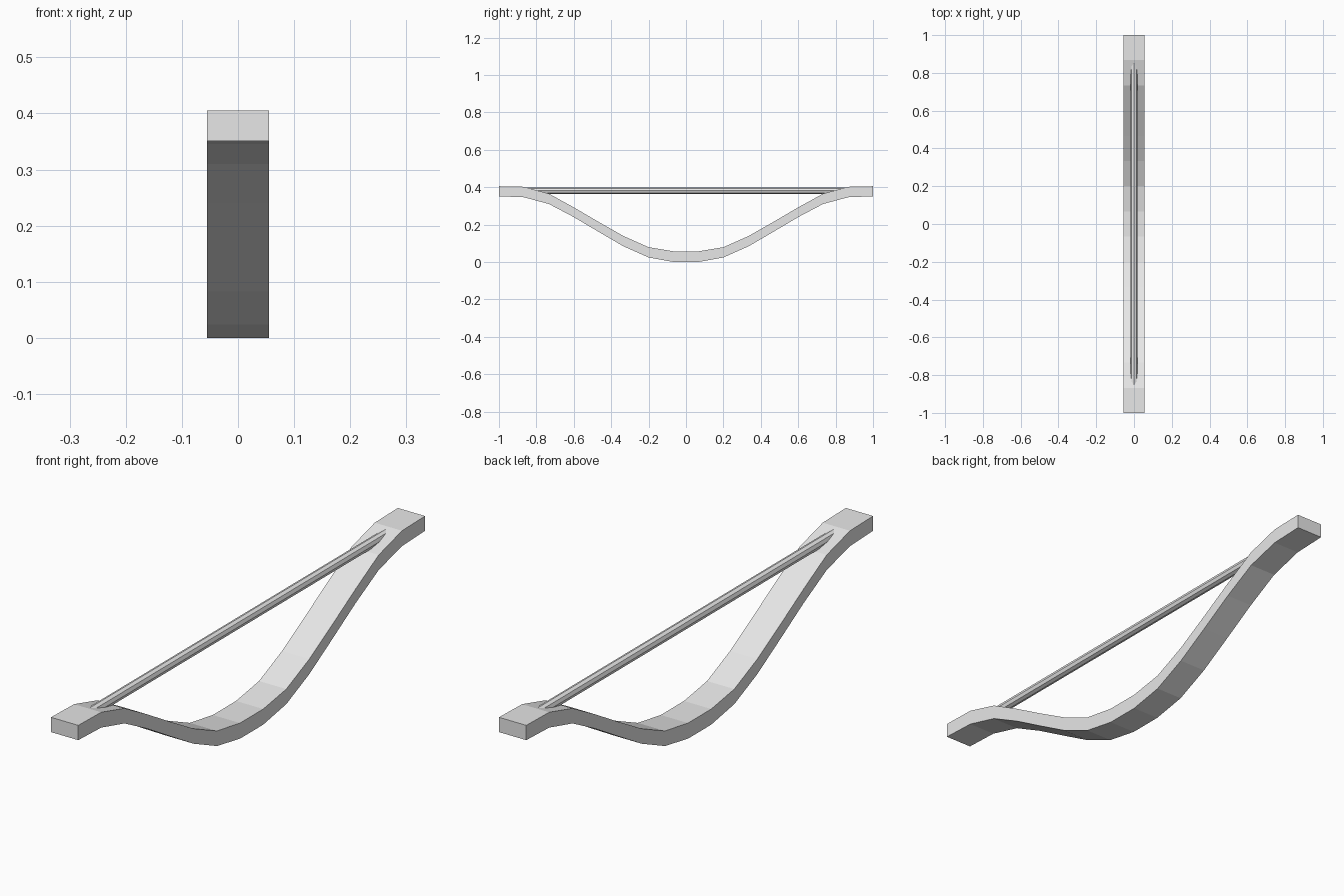
import bpy, bmesh, math

if "Cube" in bpy.data.objects:
    bpy.data.objects.remove(bpy.data.objects["Cube"])

grey = bpy.data.materials.new("light_grey")
grey.diffuse_color = (0.8, 0.8, 0.8, 1)
grey.use_nodes = True
grey.node_tree.nodes["Principled BSDF"].inputs["Base Color"].default_value = grey.diffuse_color


def extrude_profile(name, loops):
    """Skin matching rings of points into a closed, flat-shaded tube."""
    bm = bmesh.new()
    rings = [[bm.verts.new(p) for p in loop] for loop in loops]
    n = len(rings[0])
    for a, b in zip(rings, rings[1:]):
        for i in range(n):
            j = (i + 1) % n
            bm.faces.new((a[i], a[j], b[j], b[i]))
    bm.faces.new(rings[0])
    bm.faces.new(rings[-1])
    bmesh.ops.recalc_face_normals(bm, faces=bm.faces)
    mesh = bpy.data.meshes.new(name)
    bm.to_mesh(mesh)
    bm.free()
    mesh.materials.append(grey)
    obj = bpy.data.objects.new(name, mesh)
    bpy.context.collection.objects.link(obj)
    return obj


# Curved bow limb: half curve (y, top z, bottom z), mirrored front to back
half = [(0.067, 0.057, 0.0), (0.2, 0.079, 0.024), (0.333, 0.138, 0.083),
        (0.467, 0.214, 0.161), (0.6, 0.292, 0.24), (0.733, 0.365, 0.31),
        (0.867, 0.402, 0.346), (1.0, 0.405, 0.351)]
stations = [(-y, t, b) for y, t, b in reversed(half)] + half
W = 0.055
extrude_profile("bow_limb", [[(-W, y, b), (W, y, b), (W, y, t), (-W, y, t)]
                             for y, t, b in stations])

# Straight eight-sided string, its ends sunk into the limb
R, Z = 0.0175, 0.381
extrude_profile("bow_string", [
    [(R * math.sin(k * math.pi / 4), y, Z + R * math.cos(k * math.pi / 4))
     for k in range(8)] for y in (-0.86, 0.86)])
